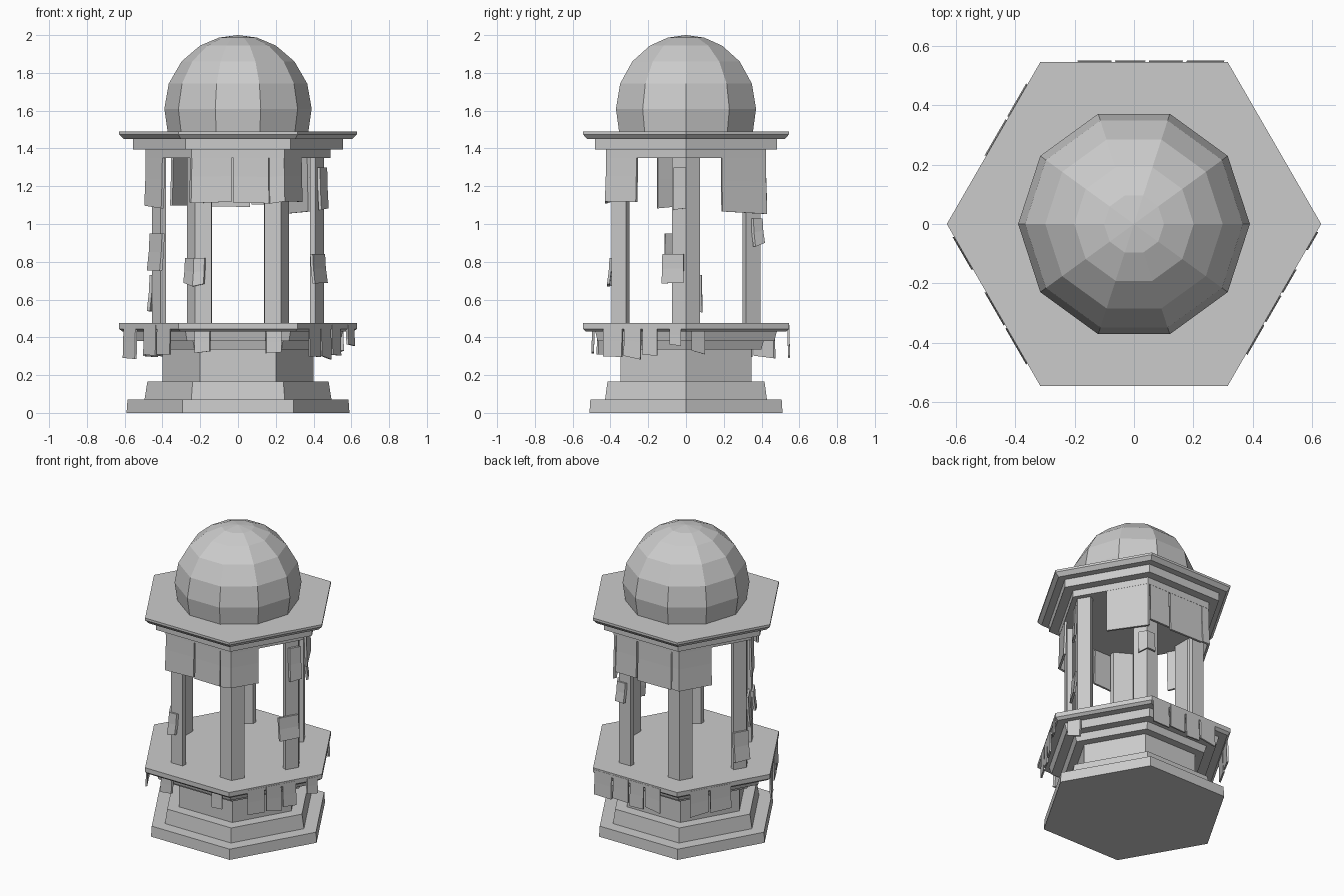
import bpy, bmesh, random
from math import cos, sin, pi, floor, ceil, radians

if "Cube" in bpy.data.objects:
    bpy.data.objects.remove(bpy.data.objects["Cube"])

random.seed(4)

def make(name, bm):
    bmesh.ops.recalc_face_normals(bm, faces=bm.faces)
    me = bpy.data.meshes.new(name)
    bm.to_mesh(me)
    bm.free()
    ob = bpy.data.objects.new(name, me)
    bpy.context.collection.objects.link(ob)
    return ob

def lathe(name, profile, sides):
    """Faceted stack of (radius, z) rings, capped at both ends."""
    bm = bmesh.new()
    rings = [[bm.verts.new((r * cos(2 * pi * i / sides), r * sin(2 * pi * i / sides), z))
              for i in range(sides)] for r, z in profile]
    for a, b in zip(rings, rings[1:]):
        for i in range(sides):
            j = (i + 1) % sides
            bm.faces.new((a[i], a[j], b[j], b[i]))
    bm.faces.new(rings[0])
    bm.faces.new(rings[-1])
    return make(name, bm)

def hex_point(s, r):
    """Point on a hexagon outline; whole values of s are the corners."""
    k = floor(s)
    t = s - k
    a, b = k * pi / 3, (k + 1) * pi / 3
    return (r * (cos(a) * (1 - t) + cos(b) * t), r * (sin(a) * (1 - t) + sin(b) * t))

def drape(name, s0, s1, r, z0, z1, flare=0.008, thick=0.016):
    """Thin hanging cloth following the hexagon, folded at its corners."""
    stops = [s0] + [k for k in range(ceil(s0 + 0.001), ceil(s1 - 0.001))] + [s1]
    bm = bmesh.new()
    cols = []
    for s in stops:
        low = z0 + random.uniform(-0.012, 0.012)
        mid = (low + z1) / 2
        col = []
        for z, rr in ((z1, r), (mid, r + flare * 0.3), (low, r + flare)):
            col.append(bm.verts.new((*hex_point(s, rr), z)))
        for z, rr in ((low, r + flare), (mid, r + flare * 0.3), (z1, r)):
            col.append(bm.verts.new((*hex_point(s, rr - thick), z)))
        cols.append(col)
    for a, b in zip(cols, cols[1:]):
        for i in range(6):
            j = (i + 1) % 6
            bm.faces.new((a[i], a[j], b[j], b[i]))
    bm.faces.new(cols[0])
    bm.faces.new(cols[-1])
    return make(name, bm)

# stepped hexagonal plinth and flared deck
lathe("plinth", [(0.59, 0), (0.585, 0.07), (0.495, 0.07), (0.48, 0.165),
                 (0.40, 0.165), (0.40, 0.335)], 6)
lathe("deck", [(0.46, 0.335), (0.475, 0.38), (0.54, 0.38), (0.555, 0.43),
               (0.61, 0.43), (0.63, 0.445), (0.63, 0.475)], 6)

# stepped cornice under the dome
lathe("cornice", [(0.49, 1.35), (0.49, 1.395), (0.555, 1.395), (0.555, 1.45),
                  (0.605, 1.45), (0.63, 1.475), (0.63, 1.49)], 6)

# ten-sided dome
dome = [(0.372, 1.485)] + [(0.39 * cos(radians(a)), 1.61 + 0.39 * sin(radians(a)))
                           for a in (0, 20, 40, 59, 75)] + [(0.002, 2.0)]
lathe("dome", dome, 10)

# corner piers
section = [(0.455, 0), (0.41, 0.075), (0.38, 0.06), (0.38, -0.06), (0.41, -0.075)]
for k in range(6):
    c, s = cos(k * pi / 3), sin(k * pi / 3)
    bm = bmesh.new()
    lo, hi = [[bm.verts.new((x * c - y * s, x * s + y * c, z)) for x, y in section]
              for z in (0.47, 1.355)]
    for i in range(5):
        j = (i + 1) % 5
        bm.faces.new((lo[i], lo[j], hi[j], hi[i]))
    bm.faces.new(lo)
    bm.faces.new(hi)
    make(f"pier_{k + 1}", bm)

# cloth valance hanging below the cornice
for s0, s1, z0 in [(3.96, 4.43, 1.12), (4.45, 4.83, 1.12), (4.84, 5.38, 1.11),
                   (0.45, 1.03, 1.06), (1.04, 1.35, 1.11), (1.37, 1.88, 1.10),
                   (1.89, 2.45, 1.09), (3.0, 3.36, 1.09)]:
    drape("valance", s0, s1, 0.488, z0, 1.39)
drape("valance_flap", 5.84, 6.0, 0.472, 1.08, 1.30)

# patches of cloth on the piers
for s0, s1, z0, z1 in [(5.69, 5.97, 0.68, 0.84), (3.8, 4.12, 0.68, 0.82),
                       (3.0, 3.28, 0.75, 0.95), (2.79, 3.0, 0.54, 0.73),
                       (0.88, 1.13, 0.89, 1.03)]:
    drape("pier_patch", s0, s1, 0.468, z0, z1, 0.015)

# tabs hanging from the deck rim
for s0, s1, z0 in [(3.08, 3.28, 0.29), (3.42, 3.62, 0.30), (3.64, 3.86, 0.30),
                   (1.02, 1.22, 0.30), (1.24, 1.42, 0.31), (1.44, 1.6, 0.30),
                   (1.62, 1.8, 0.31), (2.14, 2.34, 0.30), (2.36, 2.58, 0.30),
                   (5.2, 5.38, 0.30), (5.4, 5.56, 0.29), (5.58, 5.72, 0.31),
                   (5.84, 5.95, 0.36)]:
    drape("deck_tab", s0, s1, 0.632, z0, 0.465, 0.004, 0.012)
for s0, s1 in [(4.1, 4.24), (4.76, 4.9), (0.06, 0.2)]:
    drape("deck_tab_inner", s0, s1, 0.575, 0.32, 0.435, 0.004)
